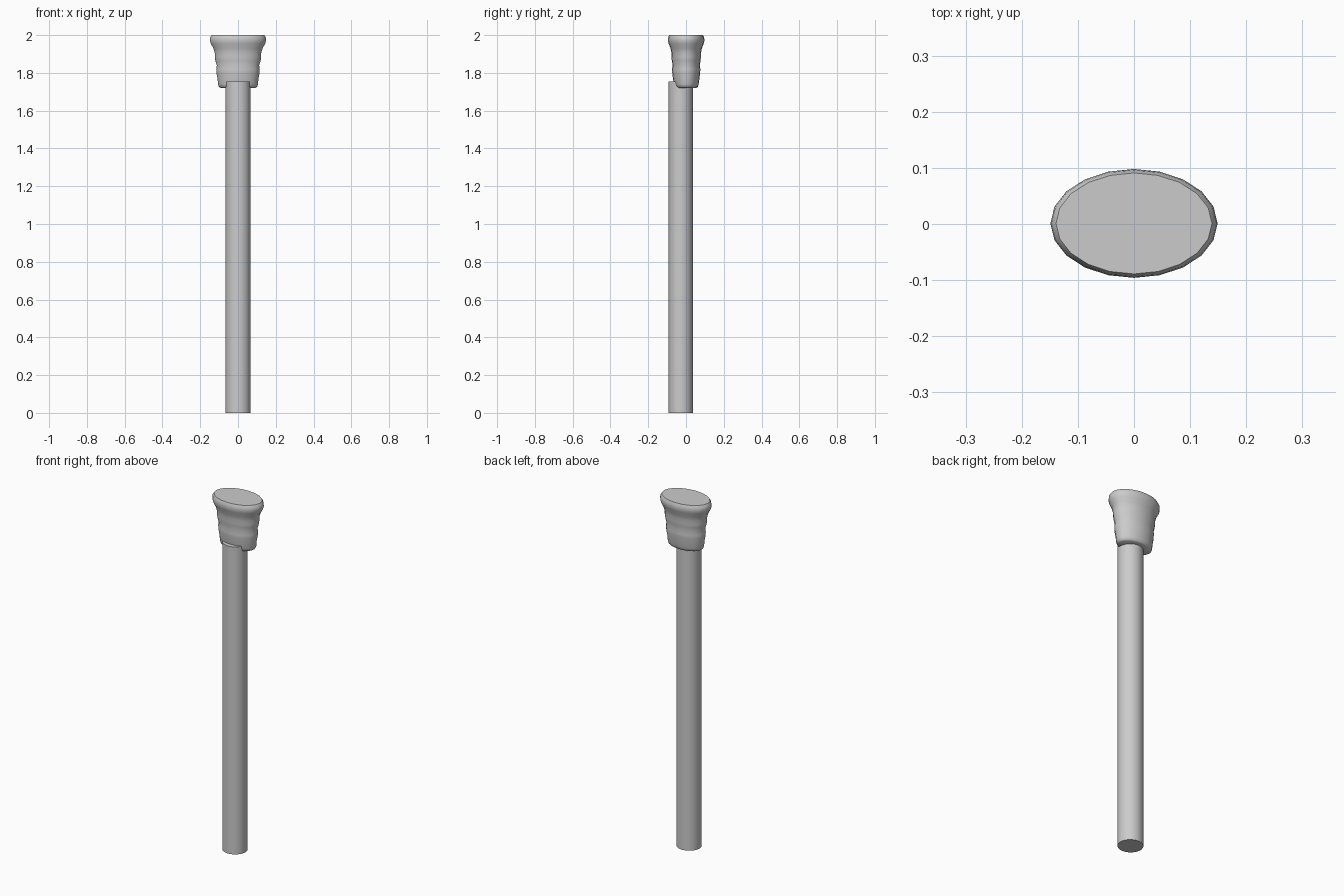
import bpy
import bmesh
from math import cos, sin, pi, radians

cube = bpy.data.objects.get("Cube")
if cube:
    bpy.data.objects.remove(cube, do_unlink=True)

grey = bpy.data.materials.new("plain_grey")
grey.use_nodes = True
colour = (0.6, 0.6, 0.6, 1)
grey.diffuse_color = colour
grey.node_tree.nodes["Principled BSDF"].inputs["Base Color"].default_value = colour


def loft(name, rings, sides, cy):
    """Stack capped elliptical rings given as (half width, half depth, height)."""
    bm = bmesh.new()
    loops = []
    for rx, ry, z in rings:
        angles = [2 * pi * i / sides for i in range(sides)]
        loops.append([bm.verts.new((rx * cos(a), cy + ry * sin(a), z)) for a in angles])
    for low, high in zip(loops, loops[1:]):
        for i in range(sides):
            j = (i + 1) % sides
            bm.faces.new((low[i], low[j], high[j], high[i]))
    bm.faces.new(loops[0][::-1])
    bm.faces.new(loops[-1])
    mesh = bpy.data.meshes.new(name)
    bm.to_mesh(mesh)
    bm.free()
    mesh.materials.append(grey)
    obj = bpy.data.objects.new(name, mesh)
    bpy.context.collection.objects.link(obj)
    bpy.ops.object.select_all(action="DESELECT")
    obj.select_set(True)
    bpy.context.view_layer.objects.active = obj
    bpy.ops.object.shade_smooth_by_angle(angle=radians(50))


# Straight pole, set slightly forward of the grip
loft("pole", [(0.066, 0.064, 0), (0.066, 0.064, 1.754)], 32, -0.028)

# Flared, gently ribbed oval grip with a flat top
grip = [
    (0.092, 0.054, 1.721), (0.101, 0.062, 1.726), (0.106, 0.066, 1.74),
    (0.108, 0.070, 1.77), (0.114, 0.074, 1.80), (0.115, 0.075, 1.82),
    (0.112, 0.072, 1.84), (0.120, 0.076, 1.865), (0.123, 0.078, 1.885),
    (0.123, 0.078, 1.905), (0.130, 0.083, 1.93), (0.144, 0.093, 1.955),
    (0.149, 0.097, 1.972), (0.147, 0.095, 1.988), (0.139, 0.090, 2.0),
]
loft("grip", grip, 20, 0.001)
